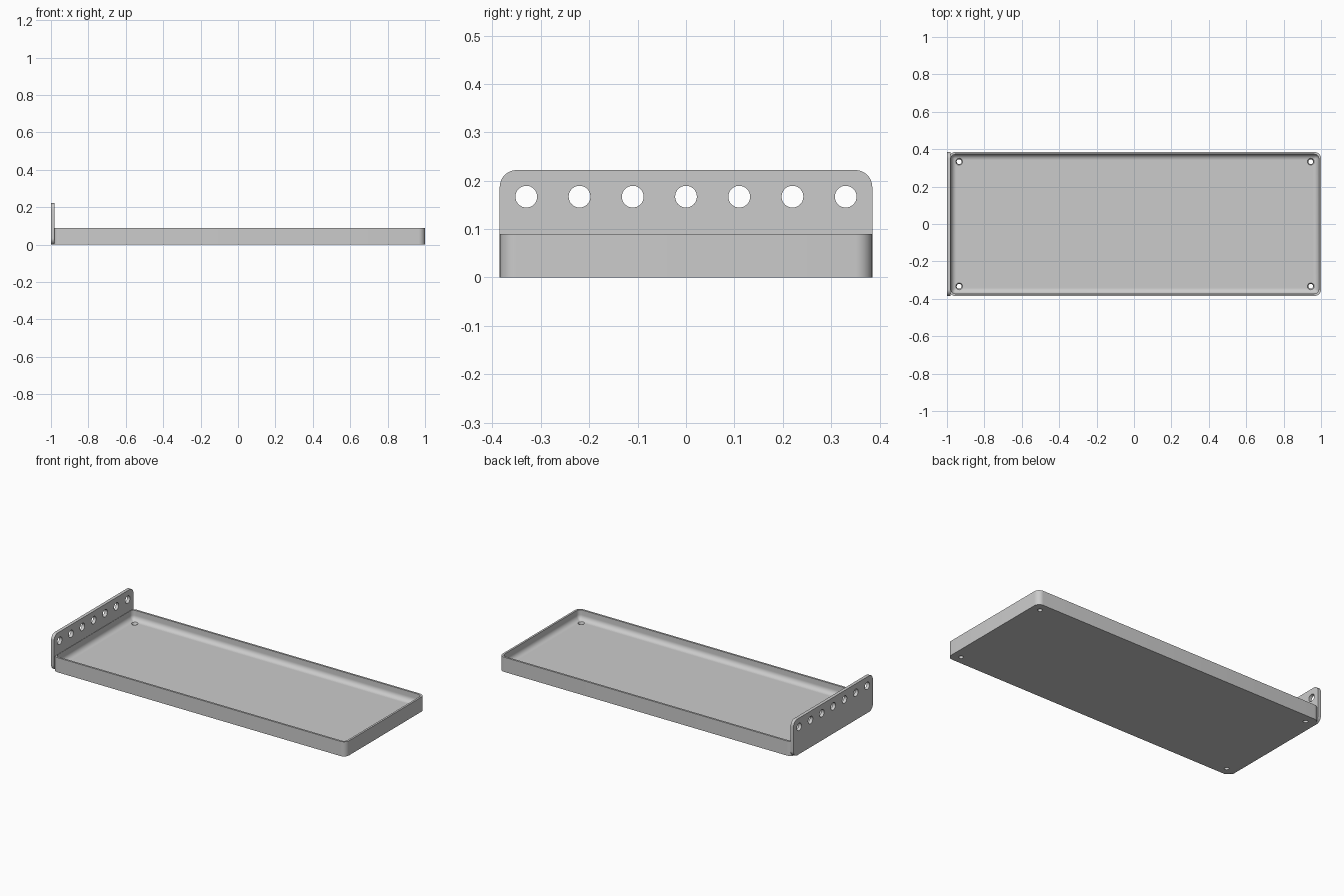
import bpy, bmesh
from math import pi, sin, cos
from mathutils import Matrix, Vector

cube = bpy.data.objects.get("Cube")
if cube:
    bpy.data.objects.remove(cube, do_unlink=True)

# Overall sizes
HALF_Y = 0.385
TRAY_X0, TRAY_X1, TRAY_H = -0.99, 1.0, 0.09
FLOOR, WALL, FILLET, CORNER = 0.03, 0.012, 0.03, 0.035
PLATE_T, PLATE_H = 0.02, 0.222

grey = bpy.data.materials.new("light grey")
grey.use_nodes = True
colour = (0.6, 0.6, 0.6, 1)
grey.diffuse_color = colour
grey.node_tree.nodes["Principled BSDF"].inputs["Base Color"].default_value = colour


def rounded_rect(half_w, half_h, radius, steps=8):
    """Counter-clockwise outline of a rectangle with round corners."""
    points = []
    for i, (sx, sy) in enumerate(((1, 1), (-1, 1), (-1, -1), (1, -1))):
        for s in range(steps + 1):
            a = (i + s / steps) * pi / 2
            points.append((sx * (half_w - radius) + radius * cos(a),
                           sy * (half_h - radius) + radius * sin(a)))
    return points


def loft(bm, rings):
    """Skin closed rings and cap both ends."""
    loops = [[bm.verts.new(p) for p in ring] for ring in rings]
    for a, b in zip(loops, loops[1:]):
        for i in range(len(a)):
            j = (i + 1) % len(a)
            bm.faces.new((a[i], a[j], b[j], b[i]))
    bm.faces.new(loops[0][::-1])
    bm.faces.new(loops[-1])
    bmesh.ops.recalc_face_normals(bm, faces=bm.faces)


def make_object(name, bm):
    mesh = bpy.data.meshes.new(name)
    bm.to_mesh(mesh)
    bm.free()
    mesh.materials.append(grey)
    obj = bpy.data.objects.new(name, mesh)
    bpy.context.collection.objects.link(obj)
    return obj


def add_cone(bm, centre, r1, r2, depth, rotation=Matrix()):
    bmesh.ops.create_cone(bm, cap_ends=True, segments=32, radius1=r1, radius2=r2,
                          depth=depth, matrix=Matrix.Translation(centre) @ rotation)


def cut(obj, cutter):
    """Subtract the cutter, apply it, then remove the helper."""
    cutter.hide_render = True
    mod = obj.modifiers.new("holes", 'BOOLEAN')
    mod.operation, mod.solver, mod.object = 'DIFFERENCE', 'EXACT', cutter
    bpy.ops.object.select_all(action='DESELECT')
    bpy.context.view_layer.objects.active = obj
    obj.select_set(True)
    bpy.ops.object.modifier_apply(modifier=mod.name)
    bpy.data.objects.remove(cutter, do_unlink=True)
    bpy.ops.object.shade_smooth_by_angle(angle=pi / 6)


# Tray: outer wall, rim, inner wall and filleted floor
centre_x, half_x = (TRAY_X0 + TRAY_X1) / 2, (TRAY_X1 - TRAY_X0) / 2
profile = [(0, 0), (0, TRAY_H), (WALL, TRAY_H)]
for i in range(9):
    a = i / 8 * pi / 2
    profile.append((WALL + FILLET * (1 - cos(a)), FLOOR + FILLET * (1 - sin(a))))
rings = []
for inset, z in profile:
    outline = rounded_rect(half_x - inset, HALF_Y - inset, max(CORNER - inset, 0.006))
    rings.append([(centre_x + x, y, z) for x, y in outline])
bm = bmesh.new()
loft(bm, rings)
tray = make_object("tray", bm)

# Countersunk screw holes in the tray corners
bm = bmesh.new()
for sx in (-1, 1):
    for sy in (-1, 1):
        spot = Vector((centre_x + sx * (half_x - 0.055), sy * (HALF_Y - 0.052), 0))
        add_cone(bm, spot, 0.013, 0.013, 0.2)
cutter = make_object("screw_hole_cutter", bm)
cut(tray, cutter)
bm = bmesh.new()
for sx in (-1, 1):
    for sy in (-1, 1):
        spot = Vector((centre_x + sx * (half_x - 0.055), sy * (HALF_Y - 0.052), FLOOR))
        add_cone(bm, spot, 0.012, 0.024, 0.024)
cutter = make_object("countersink_cutter", bm)
cut(tray, cutter)

# Upright end plate with rounded corners
outline = rounded_rect(HALF_Y, PLATE_H / 2, CORNER)
bm = bmesh.new()
loft(bm, [[(x, y, z + PLATE_H / 2) for y, z in outline] for x in (-1, -1 + PLATE_T)])
plate = make_object("end_plate", bm)

# Row of seven round holes through the plate
bm = bmesh.new()
for i in range(-3, 4):
    add_cone(bm, Vector((-1, i * 0.11, 0.167)), 0.0225, 0.0225, 0.2,
             Matrix.Rotation(pi / 2, 4, 'Y'))
cutter = make_object("plate_hole_cutter", bm)
cut(plate, cutter)
